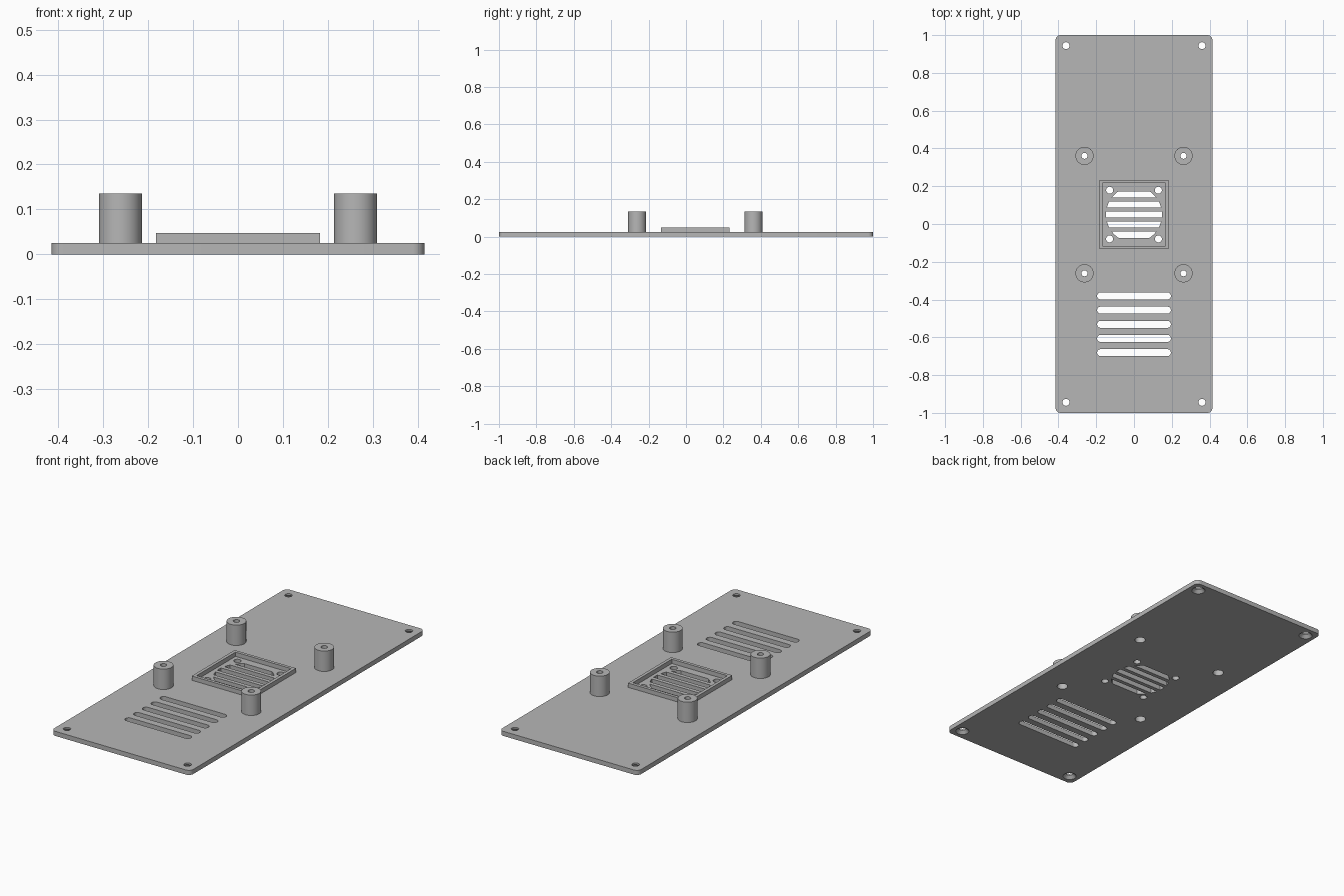
import bpy, bmesh, math

if "Cube" in bpy.data.objects:
    bpy.data.objects.remove(bpy.data.objects["Cube"], do_unlink=True)

GREY = (0.47, 0.47, 0.47, 1)
mat = bpy.data.materials.new("plain grey")
mat.use_nodes = True
mat.diffuse_color = GREY
mat.node_tree.nodes["Principled BSDF"].inputs["Base Color"].default_value = GREY

T = 0.025        # plate thickness
FAN_Y = 0.05     # centre of the fan opening
FAN_R = 0.148


def finish(name, bm):
    bmesh.ops.recalc_face_normals(bm, faces=bm.faces)
    me = bpy.data.meshes.new(name)
    bm.to_mesh(me)
    bm.free()
    me.materials.append(mat)
    ob = bpy.data.objects.new(name, me)
    bpy.context.collection.objects.link(ob)
    return ob


def smooth(ob):
    bpy.ops.object.select_all(action="DESELECT")
    ob.select_set(True)
    bpy.context.view_layer.objects.active = ob
    bpy.ops.object.shade_smooth_by_angle(angle=math.radians(30))


def prism(bm, outline, z0, z1):
    """Extrude a flat outline from z0 to z1."""
    face = bm.faces.new([bm.verts.new((x, y, z0)) for x, y in outline])
    new = bmesh.ops.extrude_face_region(bm, geom=[face])["geom"]
    verts = [v for v in new if isinstance(v, bmesh.types.BMVert)]
    bmesh.ops.translate(bm, vec=(0, 0, z1 - z0), verts=verts)


def rounded_rect(cx, cy, hx, hy, r, n=8):
    pts = []
    for k, (sx, sy) in enumerate([(1, 1), (-1, 1), (-1, -1), (1, -1)]):
        for i in range(n + 1):
            a = (k + i / n) * math.pi / 2
            pts.append((cx + sx * (hx - r) + r * math.cos(a),
                        cy + sy * (hy - r) + r * math.sin(a)))
    return pts


def fan_slot(dy, half, n=6):
    """Horizontal strip of the fan circle."""
    right = []
    for i in range(n + 1):
        y = dy - half + 2 * half * i / n
        right.append((math.sqrt(FAN_R ** 2 - y ** 2), y + FAN_Y))
    return right + [(-x, y) for x, y in reversed(right)]


def lathe(bm, profile, x, y, n=48, closed=False):
    """Revolve (radius, z) points about a vertical axis; cap the ends unless closed."""
    rings = [[bm.verts.new((x + r * math.cos(math.tau * i / n),
                            y + r * math.sin(math.tau * i / n), z))
              for i in range(n)] for r, z in profile]
    pairs = list(zip(rings, rings[1:]))
    if closed:
        pairs.append((rings[-1], rings[0]))
    else:
        bm.faces.new(rings[0])
        bm.faces.new(rings[-1])
    for a, b in pairs:
        for i in range(n):
            j = (i + 1) % n
            bm.faces.new((a[i], a[j], b[j], b[i]))


def four(x, y, cy=0):
    return [(sx * x, cy + sy * y) for sx in (-1, 1) for sy in (-1, 1)]


# Base plate
bm = bmesh.new()
prism(bm, rounded_rect(0, 0, 0.415, 1.0, 0.026), 0, T)
plate = finish("base_plate", bm)

# Cutter for all plate openings
LOW, HIGH = -0.02, T + 0.02
bm = bmesh.new()
for i in range(5):
    prism(bm, rounded_rect(0, -0.381 - 0.075 * i, 0.195, 0.0185, 0.018), LOW, HIGH)
    prism(bm, fan_slot((i - 2) * 0.0535, 0.016), LOW, HIGH)
for x, y in four(0.36, 0.944):      # countersunk corner holes
    lathe(bm, [(0.034, LOW), (0.034, 0), (0.0185, 0.016), (0.0185, HIGH)], x, y)
for x, y in four(0.129, 0.129, FAN_Y):
    lathe(bm, [(0.0185, LOW), (0.0185, HIGH)], x, y)
for x, y in four(0.262, 0.311, FAN_Y):
    lathe(bm, [(0.027, LOW), (0.027, HIGH)], x, y)
cutter = finish("opening_cutter", bm)

mod = plate.modifiers.new("openings", "BOOLEAN")
mod.operation = "DIFFERENCE"
mod.solver = "EXACT"
mod.object = cutter
bpy.context.view_layer.objects.active = plate
bpy.ops.object.modifier_apply(modifier=mod.name)
bpy.data.objects.remove(cutter, do_unlink=True)
smooth(plate)

# Raised square frame around the fan opening
bm = bmesh.new()
loops = []
for half, z in [(0.183, T), (0.183, 0.048), (0.166, 0.048), (0.166, T)]:
    loops.append([bm.verts.new((sx * half, FAN_Y + sy * half, z))
                  for sx, sy in [(1, 1), (-1, 1), (-1, -1), (1, -1)]])
for a, b in zip(loops, loops[1:] + loops[:1]):
    for i in range(4):
        j = (i + 1) % 4
        bm.faces.new((a[i], a[j], b[j], b[i]))
finish("fan_frame", bm)

# Standoffs with a wide bore from below and a narrow hole on top
for (x, y), name in zip(four(0.262, 0.311, FAN_Y),
                        ("front_right", "back_right", "front_left", "back_left")):
    bm = bmesh.new()
    lathe(bm, [(0.048, T), (0.048, 0.135), (0.016, 0.135), (0.016, 0.09),
               (0.027, 0.09), (0.027, T)], x, y, closed=True)
    smooth(finish(name + "_standoff", bm))
